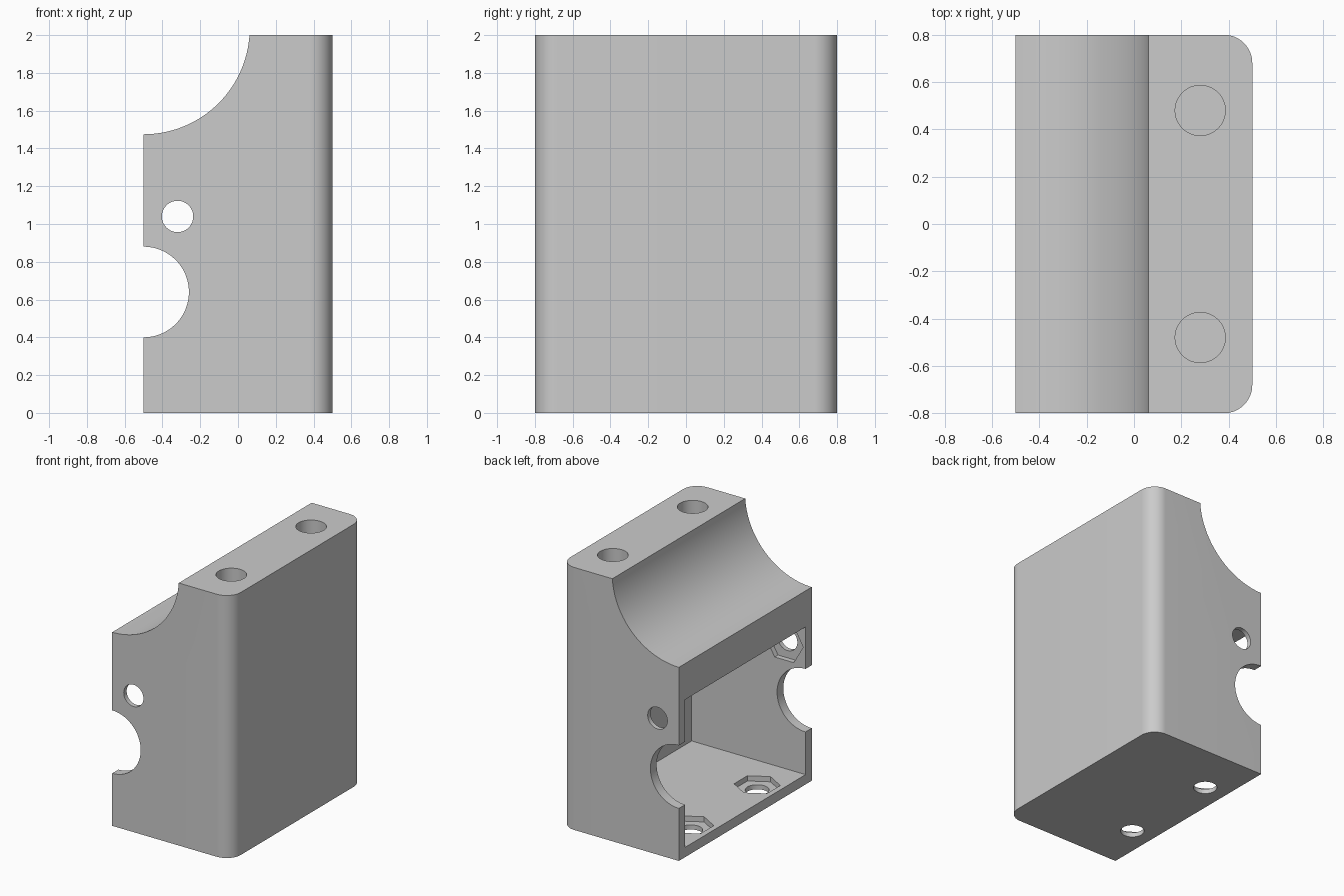
import bpy
import bmesh
from math import cos, sin, pi, radians

if "Cube" in bpy.data.objects:
    bpy.data.objects.remove(bpy.data.objects["Cube"], do_unlink=True)

WALL = 0.075
NUT_X = -0.32

grey = bpy.data.materials.new("light_grey")
grey.use_nodes = True
grey.diffuse_color = (0.6, 0.6, 0.6, 1)
grey.node_tree.nodes["Principled BSDF"].inputs["Base Color"].default_value = (0.6, 0.6, 0.6, 1)


def finish(name, bm):
    """Turn a bmesh into a linked object."""
    bmesh.ops.recalc_face_normals(bm, faces=bm.faces)
    mesh = bpy.data.meshes.new(name)
    bm.to_mesh(mesh)
    bm.free()
    mesh.materials.append(grey)
    obj = bpy.data.objects.new(name, mesh)
    bpy.context.collection.objects.link(obj)
    return obj


def box(name, low, high, corner=0):
    """Box between two corners; optionally round the upright edges on +x."""
    bm = bmesh.new()
    bmesh.ops.create_cube(bm, size=1)
    for v in bm.verts:
        v.co = [l + (c + 0.5) * (h - l) for l, h, c in zip(low, high, v.co)]
    if corner:
        edges = [e for e in bm.edges if all(v.co.x > 0 for v in e.verts)
                 and abs(e.verts[0].co.z - e.verts[1].co.z) > 0.1]
        bmesh.ops.bevel(bm, geom=edges, offset=corner, segments=16,
                        profile=0.5, affect='EDGES')
    return finish(name, bm)


def prism(name, axis, a, b, radius, start, end, sides=64, turn=0):
    """Regular prism along Y (centre x, z) or Z (centre x, y)."""
    bm = bmesh.new()
    rings = []
    for t in (start, end):
        ring = []
        for i in range(sides):
            ang = turn + 2 * pi * i / sides
            u, w = a + radius * cos(ang), b + radius * sin(ang)
            ring.append(bm.verts.new((u, t, w) if axis == 'Y' else (u, w, t)))
        bm.faces.new(ring)
        rings.append(ring)
    for i in range(sides):
        j = (i + 1) % sides
        bm.faces.new((rings[0][i], rings[0][j], rings[1][j], rings[1][i]))
    return finish(name, bm)


# Block with two rounded upright corners
body = box("bracket_body", (-0.5, -0.8, 0), (0.5, 0.8, 2), corner=0.12)

# Open cavity, large cradle groove, round side opening and side screw hole
cutters = [
    box("cavity_cutter", (-0.7, WALL - 0.8, WALL), (0.46, 0.8 - WALL, 1.2)),
    prism("cradle_cutter", 'Y', -0.5, 2.037, 0.562, -1, 1, sides=128),
    prism("side_opening_cutter", 'Y', -0.5, 0.64, 0.24, -1, 1, sides=96),
    prism("side_screw_cutter", 'Y', NUT_X, 1.04, 0.083, -1, 1),
    prism("side_nut_cutter", 'Y', NUT_X, 1.04, 0.16, -0.765, 0.765, sides=6),
]

# Mirrored pairs: floor screw holes with nut pockets, blind holes in the top
for side in (-1, 1):
    cutters += [
        prism("floor_screw_cutter", 'Z', NUT_X, 0.4 * side, 0.083, -0.1, 0.5),
        prism("floor_nut_cutter", 'Z', NUT_X, 0.4 * side, 0.16, 0.035, 0.5,
              sides=6, turn=radians(30)),
        prism("top_hole_cutter", 'Z', 0.28, 0.48 * side, 0.106, 1.6, 2.2),
    ]

bpy.ops.object.select_all(action='DESELECT')
bpy.context.view_layer.objects.active = body
body.select_set(True)
for cutter in cutters:
    cutter.hide_render = True
    mod = body.modifiers.new("cut", 'BOOLEAN')
    mod.operation = 'DIFFERENCE'
    mod.solver = 'EXACT'
    mod.object = cutter
    bpy.ops.object.modifier_apply(modifier=mod.name)
    bpy.data.objects.remove(cutter, do_unlink=True)

bpy.ops.object.shade_smooth_by_angle(angle=radians(30))
